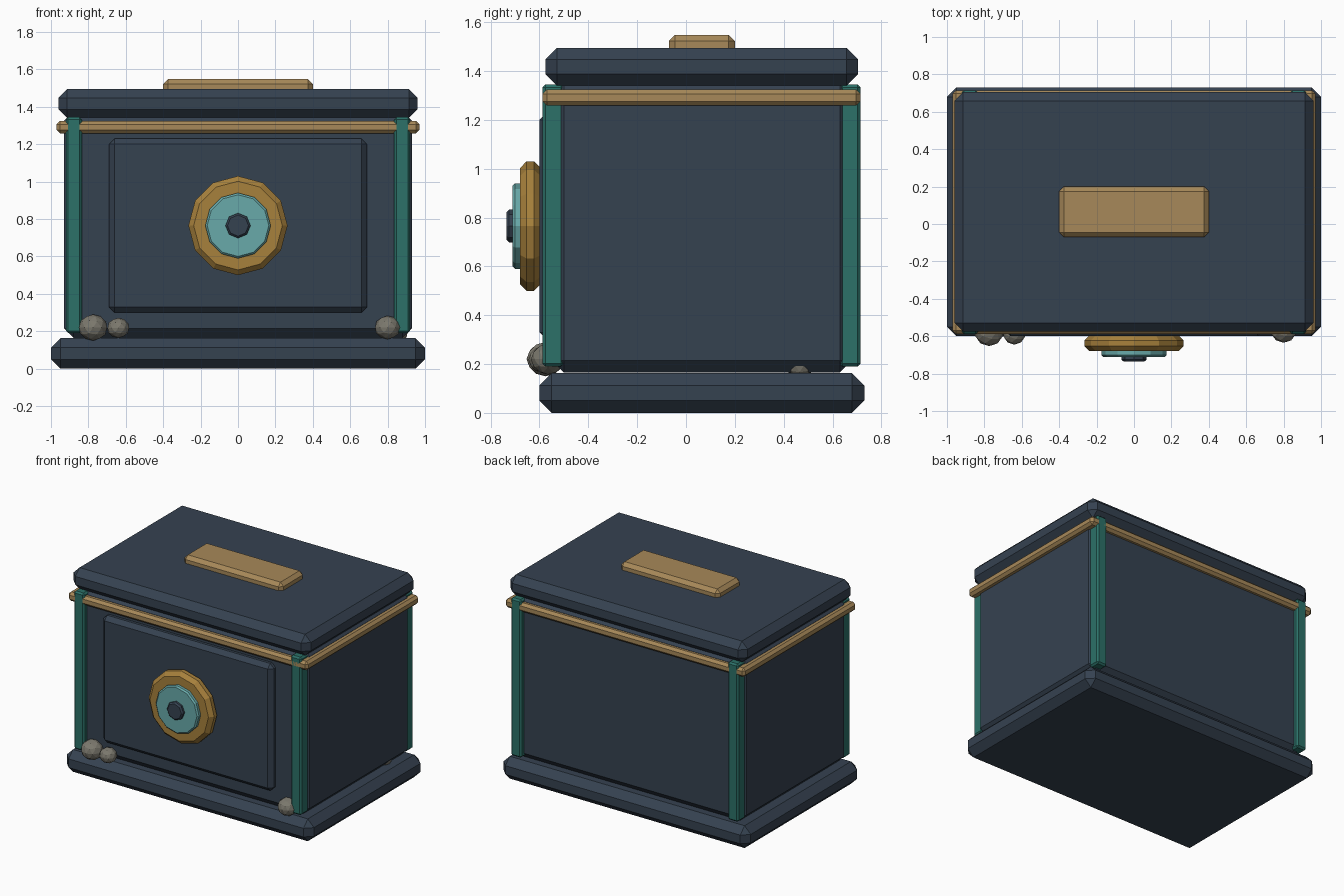
import bpy
import math

cube = bpy.data.objects.get("Cube")
if cube:
    bpy.data.objects.remove(cube, do_unlink=True)


def material(name, rgb):
    m = bpy.data.materials.new(name)
    m.use_nodes = True
    m.diffuse_color = (*rgb, 1)
    m.node_tree.nodes["Principled BSDF"].inputs["Base Color"].default_value = (*rgb, 1)
    return m


NAVY = material("navy steel", (0.036, 0.054, 0.081))
TEAL = material("deep teal", (0.025, 0.165, 0.14))
GOLD = material("gold", (0.39, 0.22, 0.045))
BRASS = material("pale brass", (0.39, 0.25, 0.10))
AQUA = material("light aqua", (0.14, 0.40, 0.40))
STONE = material("grey stone", (0.20, 0.19, 0.155))


def finish(name, mat, bevel=0):
    ob = bpy.context.object
    ob.name = name
    ob.data.materials.append(mat)
    if bevel:
        mod = ob.modifiers.new("chamfer", "BEVEL")
        mod.width = bevel
        mod.segments = 1
        mod.limit_method = "ANGLE"
        mod.angle_limit = math.radians(50)
    return ob


def box(name, mat, x, y, z, bevel):
    """Chamfered box spanning the given (min, max) ranges."""
    spans = (x, y, z)
    bpy.ops.mesh.primitive_cube_add(size=1, location=[(a + b) / 2 for a, b in spans])
    bpy.context.object.scale = [b - a for a, b in spans]
    bpy.ops.object.transform_apply(location=False, rotation=False, scale=True)
    return finish(name, mat, bevel)


def disc(name, mat, sides, radius, front, back, bevel):
    """Chamfered disc facing the front, on the dial axis."""
    bpy.ops.mesh.primitive_cylinder_add(
        vertices=sides, radius=radius, depth=back - front,
        location=(0, (front + back) / 2, 0.765), rotation=(math.pi / 2, 0, 0))
    return finish(name, mat, bevel)


# Main housing
box("base_plinth", NAVY, (-1, 1), (-0.6, 0.73), (0, 0.163), 0.05)
box("safe_body", NAVY, (-0.93, 0.93), (-0.55, 0.68), (0.165, 1.375), 0.05)
box("lid", NAVY, (-0.96, 0.96), (-0.575, 0.705), (1.34, 1.495), 0.047)
box("door_panel", NAVY, (-0.69, 0.69), (-0.6, -0.5), (0.30, 1.23), 0.03)

# Brass trim band and top plate
box("trim_band", BRASS, (-0.97, 0.97), (-0.588, 0.715), (1.258, 1.324), 0.018)
box("top_plate", BRASS, (-0.4, 0.4), (-0.07, 0.2), (1.47, 1.548), 0.025)

# Corner posts
for side, sx in (("left", 1), ("right", -1)):
    for end, y in (("front", (-0.588, -0.5)), ("back", (0.628, 0.715))):
        x = sorted((0.835 * sx, 0.92 * sx))
        box(f"{end}_{side}_post", TEAL, x, y, (0.19, 1.345), 0.012)

# Dial on the door
disc("dial_ring", GOLD, 12, 0.265, -0.68, -0.595, 0.027)
disc("dial_face", AQUA, 12, 0.175, -0.71, -0.67, 0.01)
disc("dial_knob", NAVY, 8, 0.067, -0.735, -0.70, 0.01)

# Pebbles around the foot
pebbles = [(-0.775, -0.575, 0.22, 0.078), (-0.64, -0.585, 0.218, 0.06),
           (0.8, -0.565, 0.22, 0.07), (0.85, 0.465, 0.195, 0.06)]
for i, (x, y, z, r) in enumerate(pebbles):
    bpy.ops.mesh.primitive_ico_sphere_add(subdivisions=2, radius=r, location=(x, y, z))
    bpy.context.object.scale.z = 0.9
    finish(f"pebble_{i + 1}", STONE)
